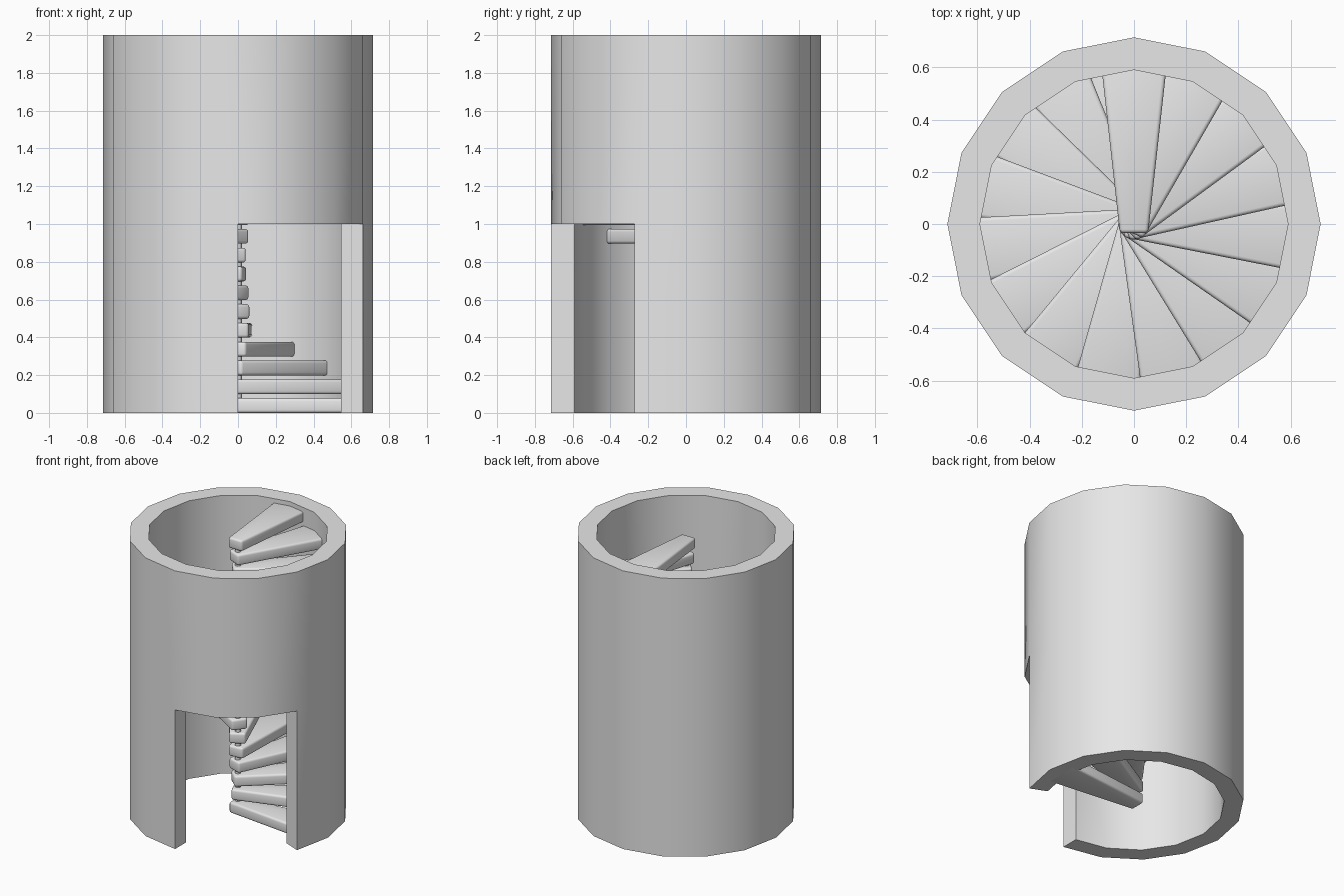
import bpy, bmesh, math
from mathutils import Matrix

if "Cube" in bpy.data.objects:
    bpy.data.objects.remove(bpy.data.objects["Cube"], do_unlink=True)

SIDES = 16
OUTER, INNER = 0.715, 0.59
LEVELS = (0, 1, 2)
DOOR = {12, 13, 14}
STEPS, RISE, THICK = 20, 0.0995, 0.078
TURN = math.radians(450) / (STEPS - 1)

stone = bpy.data.materials.new("light_grey_stone")
stone.use_nodes = True
grey = (0.8, 0.8, 0.8, 1)
stone.diffuse_color = grey
stone.node_tree.nodes["Principled BSDF"].inputs["Base Color"].default_value = grey


def finish(name, bm):
    """Turn a bmesh into a smooth shaded object with sharp corners."""
    bmesh.ops.recalc_face_normals(bm, faces=bm.faces)
    mesh = bpy.data.meshes.new(name)
    bm.to_mesh(mesh)
    bm.free()
    mesh.materials.append(stone)
    obj = bpy.data.objects.new(name, mesh)
    bpy.context.collection.objects.link(obj)
    bpy.ops.object.select_all(action='DESELECT')
    obj.select_set(True)
    bpy.context.view_layer.objects.active = obj
    bpy.ops.object.shade_smooth_by_angle(angle=math.radians(35))
    return obj


# Round tower wall, built from blocks with the doorway blocks left out
bm = bmesh.new()
grid = {}
for k in range(SIDES):
    a = math.tau * k / SIDES
    for r in (INNER, OUTER):
        for level, z in enumerate(LEVELS):
            grid[k, r, level] = bm.verts.new((r * math.cos(a), r * math.sin(a), z))


def solid(k, level):
    return level in (0, 1) and not (level == 0 and k % SIDES in DOOR)


def quad(*keys):
    bm.faces.new([grid[k % SIDES, r, level] for k, r, level in keys])


for k in range(SIDES):
    for lo in (0, 1):
        if not solid(k, lo):
            continue
        hi, n = lo + 1, k + 1
        for r in (INNER, OUTER):
            quad((k, r, lo), (n, r, lo), (n, r, hi), (k, r, hi))
        for near, edge in ((lo - 1, lo), (hi, hi)):
            if not solid(k, near):
                quad((k, INNER, edge), (n, INNER, edge), (n, OUTER, edge), (k, OUTER, edge))
        for near, edge in ((k - 1, k), (n, n)):
            if not solid(near, lo):
                quad((edge, INNER, lo), (edge, OUTER, lo), (edge, OUTER, hi), (edge, INNER, hi))
bmesh.ops.delete(bm, geom=[v for v in bm.verts if not v.link_faces], context='VERTS')
finish("tower_wall", bm)

# Tapered steps winding up anticlockwise, outer ends set into the wall
OUTLINE = ((-0.035, -0.054), (0.63, -0.128), (0.63, 0.128), (-0.035, 0.054))
for i in range(STEPS):
    bm = bmesh.new()
    base = bm.faces.new([bm.verts.new((x, y, 0)) for x, y in OUTLINE])
    top = bmesh.ops.extrude_face_region(bm, geom=[base])["geom"]
    bmesh.ops.translate(bm, vec=(0, 0, THICK),
                        verts=[v for v in top if isinstance(v, bmesh.types.BMVert)])
    bmesh.ops.bevel(bm, geom=list(bm.edges), offset=0.015, segments=3,
                    profile=0.5, affect='EDGES')
    place = Matrix.Translation((0, 0, i * RISE)) @ Matrix.Rotation(i * TURN, 4, 'Z')
    bmesh.ops.transform(bm, matrix=place, verts=bm.verts)
    finish(f"step_{i + 1}", bm)

# Slim post joining the inner ends of the steps
post_height = (STEPS - 1) * RISE
bm = bmesh.new()
bmesh.ops.create_cone(bm, cap_ends=True, segments=12, radius1=0.02, radius2=0.02,
                      depth=post_height,
                      matrix=Matrix.Translation((0, 0, post_height / 2 + THICK / 4)))
finish("centre_post", bm)
